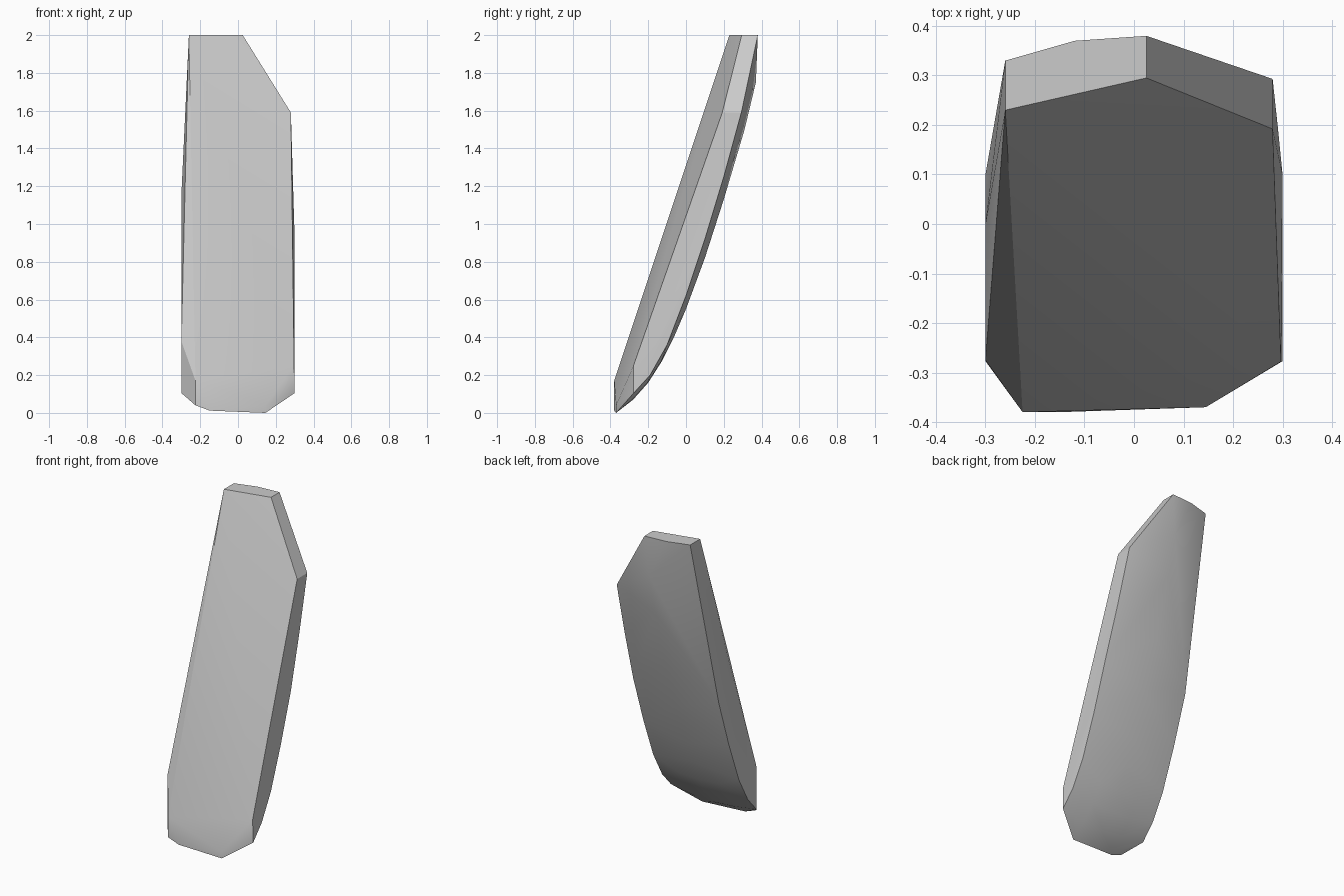
import bpy
import bmesh
import math

default_cube = bpy.data.objects.get("Cube")
if default_cube:
    bpy.data.objects.remove(default_cube, do_unlink=True)


def make_material(name, colour):
    material = bpy.data.materials.new(name)
    material.use_nodes = True
    material.diffuse_color = colour
    shader = material.node_tree.nodes["Principled BSDF"]
    shader.inputs["Base Color"].default_value = colour
    return material


def half_width(z):
    """Half the slab width, tapering gently in the upper part."""
    return 0.3 - 0.04 * max(0, z - 1)


# Flat leaning front: outline corners, clockwise from the upper left
front_outline = [
    (-0.26, 0.23, 2), (0.025, 0.295, 2), (0.28, 0.192, 1.59),
    (0.297, -0.278, 0.25), (0.145, -0.37, 0.04), (-0.225, -0.38, 0.17),
]

# Left-hand bevel beside the front
bevel_edge = [(-0.3, 0, 1.15), (-0.3, -0.275, 0.38)]

# Top rim and the corner below the slanted cut
back_rim = [(-0.26, 0.33, 2), (-0.12, 0.37, 2), (0.025, 0.38, 2), (0.28, 0.293, 1.59)]

# Lower lip
bottom_lip = [(-0.225, -0.38, 0.04), (-0.15, -0.38, 0.012), (0.145, -0.37, 0)]

# Curved back as (y, z) profiles: one for both sides, one for the middle
side_profile = [(0.2, 1.25), (0.1, 0.92), (0, 0.62), (-0.1, 0.36), (-0.19, 0.2), (-0.277, 0.105)]
middle_profile = [
    (0.37, 1.75), (0.31, 1.5), (0.2, 1.13), (0.1, 0.82), (0, 0.55),
    (-0.06, 0.41), (-0.13, 0.27), (-0.2, 0.16), (-0.28, 0.07),
]

points = front_outline + bevel_edge + back_rim + bottom_lip
for y, z in side_profile:
    points.append((half_width(z), y, z))
    if z < 1.2:
        points.append((-half_width(z), y, z))
for y, z in middle_profile:
    points.append((0, y, z))
    # The lower back is broad and nearly flat
    if z < 0.3:
        points.append((0.14, y, z + 0.005))
        points.append((-0.14, y, z + 0.01))

# Wrap the profiles in one faceted skin
bm = bmesh.new()
for point in points:
    bm.verts.new(point)
hull = bmesh.ops.convex_hull(bm, input=bm.verts[:])
unused = set(hull["geom_interior"]) | set(hull["geom_unused"])
loose = [item for item in unused if isinstance(item, bmesh.types.BMVert)]
bmesh.ops.delete(bm, geom=loose, context="VERTS")
bmesh.ops.dissolve_limit(
    bm, angle_limit=math.radians(1.5), verts=bm.verts[:], edges=bm.edges[:]
)
bmesh.ops.recalc_face_normals(bm, faces=bm.faces[:])

mesh = bpy.data.meshes.new("leaning_slab")
bm.to_mesh(mesh)
bm.free()
mesh.materials.append(make_material("pale_grey", (0.6, 0.6, 0.6, 1)))

slab = bpy.data.objects.new("leaning_slab", mesh)
bpy.context.collection.objects.link(slab)
bpy.ops.object.select_all(action="DESELECT")
slab.select_set(True)
bpy.context.view_layer.objects.active = slab
bpy.ops.object.shade_smooth_by_angle(angle=math.radians(30))
